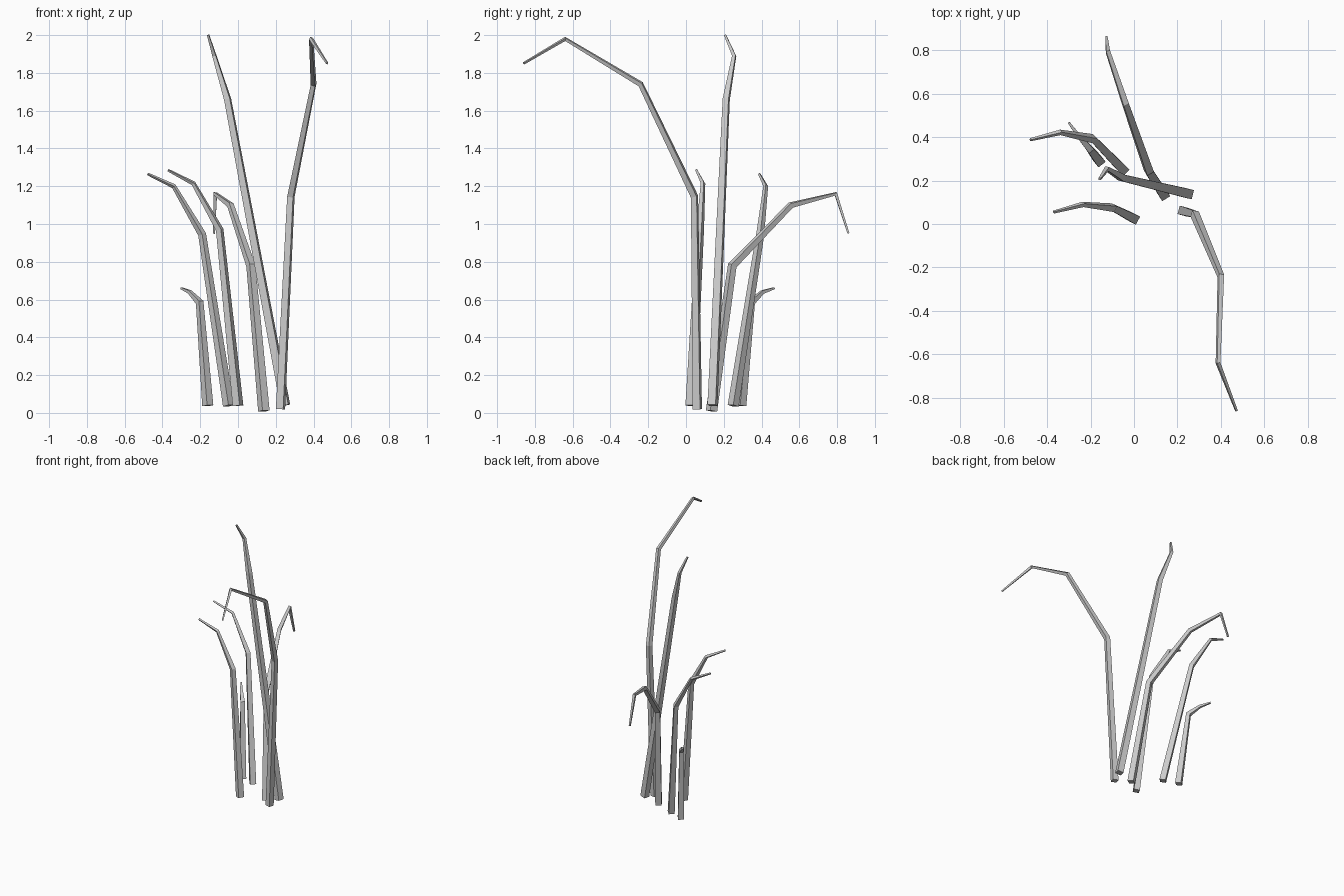
import bpy, bmesh
from mathutils import Vector

if "Cube" in bpy.data.objects:
    bpy.data.objects.remove(bpy.data.objects["Cube"])

# Stems: name, base width, joint positions from root to tip
STEMS = [
    ("front_drooping_stem", 0.040, [(0.225, 0.06, 0.02), (0.28, 0.045, 1.145), (0.40, -0.24, 1.74),
                                    (0.387, -0.64, 1.98), (0.472, -0.86, 1.85)]),
    ("tall_straight_stem", 0.044, [(0.25, 0.14, 0.04), (-0.055, 0.213, 1.66), (-0.125, 0.255, 1.89),
                                   (-0.158, 0.207, 2.0)]),
    ("back_drooping_stem", 0.044, [(0.137, 0.135, 0.01), (0.068, 0.245, 0.78), (-0.04, 0.555, 1.10),
                                   (-0.12, 0.793, 1.16), (-0.127, 0.86, 0.95)]),
    ("left_outer_stem", 0.042, [(-0.05, 0.25, 0.038), (-0.19, 0.393, 0.945), (-0.34, 0.422, 1.20),
                                (-0.478, 0.388, 1.265)]),
    ("left_inner_stem", 0.042, [(0.0, 0.025, 0.038), (-0.097, 0.075, 0.97), (-0.236, 0.09, 1.215),
                                (-0.37, 0.055, 1.285)]),
    ("short_stem", 0.042, [(-0.16, 0.29, 0.038), (-0.203, 0.345, 0.585), (-0.255, 0.405, 0.64),
                           (-0.30, 0.467, 0.66)]),
]
# Thickness at each joint relative to the base
TAPER = {4: [1.0, 0.72, 0.43, 0.24], 5: [1.0, 0.80, 0.60, 0.42, 0.24]}


def make_stem(name, width, points):
    pts = [Vector(p) for p in points]
    dirs = [(b - a).normalized() for a, b in zip(pts, pts[1:])]
    side = Vector((0, 0, 1)).cross(dirs[0]).normalized()
    bm = bmesh.new()
    rings = []
    for i, (p, t) in enumerate(zip(pts, TAPER[len(pts)])):
        before, after = dirs[max(i - 1, 0)], dirs[min(i, len(dirs) - 1)]
        tangent = (before + after).normalized()
        # carry the square section round the bend without twisting it
        if i:
            side = prev.rotation_difference(tangent) @ side
        prev = tangent
        up = tangent.cross(side)
        h = width * t / 2
        rings.append([bm.verts.new(p + side * h * a + up * h * b)
                      for a, b in ((-1, -1), (1, -1), (1, 1), (-1, 1))])
    for lo, hi in zip(rings, rings[1:]):
        for k in range(4):
            n = (k + 1) % 4
            bm.faces.new((lo[k], lo[n], hi[n], hi[k]))
    bm.faces.new(rings[0][::-1])
    bm.faces.new(rings[-1])
    bmesh.ops.recalc_face_normals(bm, faces=bm.faces)
    mesh = bpy.data.meshes.new(name)
    bm.to_mesh(mesh)
    bm.free()
    bpy.context.collection.objects.link(bpy.data.objects.new(name, mesh))


for stem in STEMS:
    make_stem(*stem)
